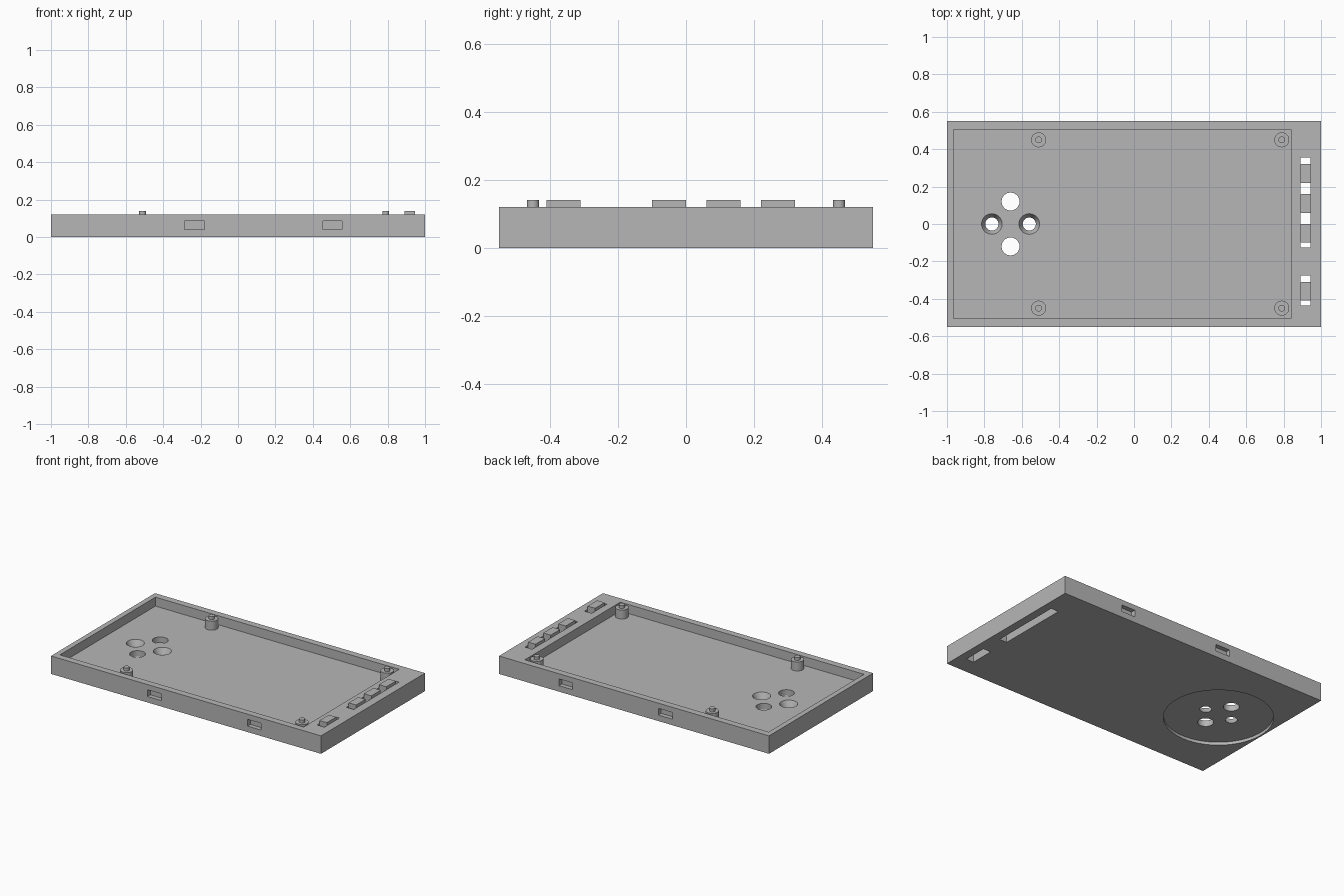
import bpy
import bmesh
import math
from mathutils import Matrix

cube = bpy.data.objects.get("Cube")
if cube:
    bpy.data.objects.remove(cube, do_unlink=True)

# Single grey plastic
grey = bpy.data.materials.new("grey_plastic")
grey.use_nodes = True
COLOUR = (0.47, 0.47, 0.47, 1.0)
grey.diffuse_color = COLOUR
grey.node_tree.nodes["Principled BSDF"].inputs["Base Color"].default_value = COLOUR


def make(name, bm):
    mesh = bpy.data.meshes.new(name)
    bm.to_mesh(mesh)
    bm.free()
    mesh.materials.append(grey)
    obj = bpy.data.objects.new(name, mesh)
    bpy.context.scene.collection.objects.link(obj)
    return obj


def box(name, x, y, z):
    """Box from (min, max) pairs."""
    bm = bmesh.new()
    size = Matrix.Diagonal((x[1] - x[0], y[1] - y[0], z[1] - z[0], 1))
    centre = Matrix.Translation((sum(x) / 2, sum(y) / 2, sum(z) / 2))
    bmesh.ops.create_cube(bm, size=1, matrix=centre @ size)
    return make(name, bm)


def cylinder(name, x, y, z, r_low, r_high=None, sides=48):
    bm = bmesh.new()
    bmesh.ops.create_cone(bm, cap_ends=True, segments=sides, radius1=r_low,
                          radius2=r_low if r_high is None else r_high,
                          depth=z[1] - z[0],
                          matrix=Matrix.Translation((x, y, sum(z) / 2)))
    return make(name, bm)


def smooth(obj):
    bpy.ops.object.select_all(action='DESELECT')
    obj.select_set(True)
    bpy.context.view_layer.objects.active = obj
    bpy.ops.object.shade_smooth_by_angle(angle=math.radians(30))


TOP, FLOOR, RECESS = 0.12, 0.06, 0.02
SLOT_X = (0.89, 0.945)

tray = box("tray", (-1, 1), (-0.55, 0.55), (0, TOP))

# Shallow cavity and round recess under the tray
cutters = [
    box("cavity_cutter", (-0.965, 0.84), (-0.505, 0.505), (FLOOR, 0.2)),
    cylinder("recess_cutter", -0.66, 0, (-0.1, RECESS), 0.33, sides=96),
]
# Straight holes and countersunk holes through the floor
for s in (-1, 1):
    cutters.append(cylinder("hole_cutter", -0.66, s * 0.12, (-0.05, 0.1), 0.048))
    cutters.append(cylinder("countersink_cutter", -0.66 + s * 0.10, 0,
                            (0.0, 0.08), 0.025, 0.065))
# Button slots through the wide rim
for y in ((-0.125, 0.355), (-0.435, -0.275)):
    cutters.append(box("slot_cutter", SLOT_X, y, (-0.05, 0.2)))
# Blind notches in the front and back walls
for x in ((-0.285, -0.18), (0.455, 0.555)):
    for y in ((-0.6, -0.52), (0.52, 0.6)):
        cutters.append(box("notch_cutter", x, y, (0.04, 0.085)))

bpy.context.view_layer.objects.active = tray
for cutter in cutters:
    cutter.hide_render = True
    mod = tray.modifiers.new("cut", 'BOOLEAN')
    mod.operation = 'DIFFERENCE'
    mod.solver = 'EXACT'
    mod.object = cutter
    bpy.ops.object.modifier_apply(modifier=mod.name)
for cutter in cutters:
    bpy.data.objects.remove(cutter, do_unlink=True)
smooth(tray)

# Corner standoffs with locating pegs
for x, side in ((-0.51, "right"), (0.79, "left")):
    for y, end in ((-0.45, "front"), (0.45, "back")):
        smooth(cylinder(f"standoff_{end}_{side}", x, y, (FLOOR - 0.005, TOP), 0.04))
        smooth(cylinder(f"peg_{end}_{side}", x, y, (TOP - 0.005, 0.14), 0.018, sides=32))

# Push buttons sitting in the slots
for i, y in enumerate((-0.36, -0.05, 0.11, 0.27)):
    box(f"button_{i + 1}", SLOT_X, (y - 0.05, y + 0.05), (0.07, 0.14))
